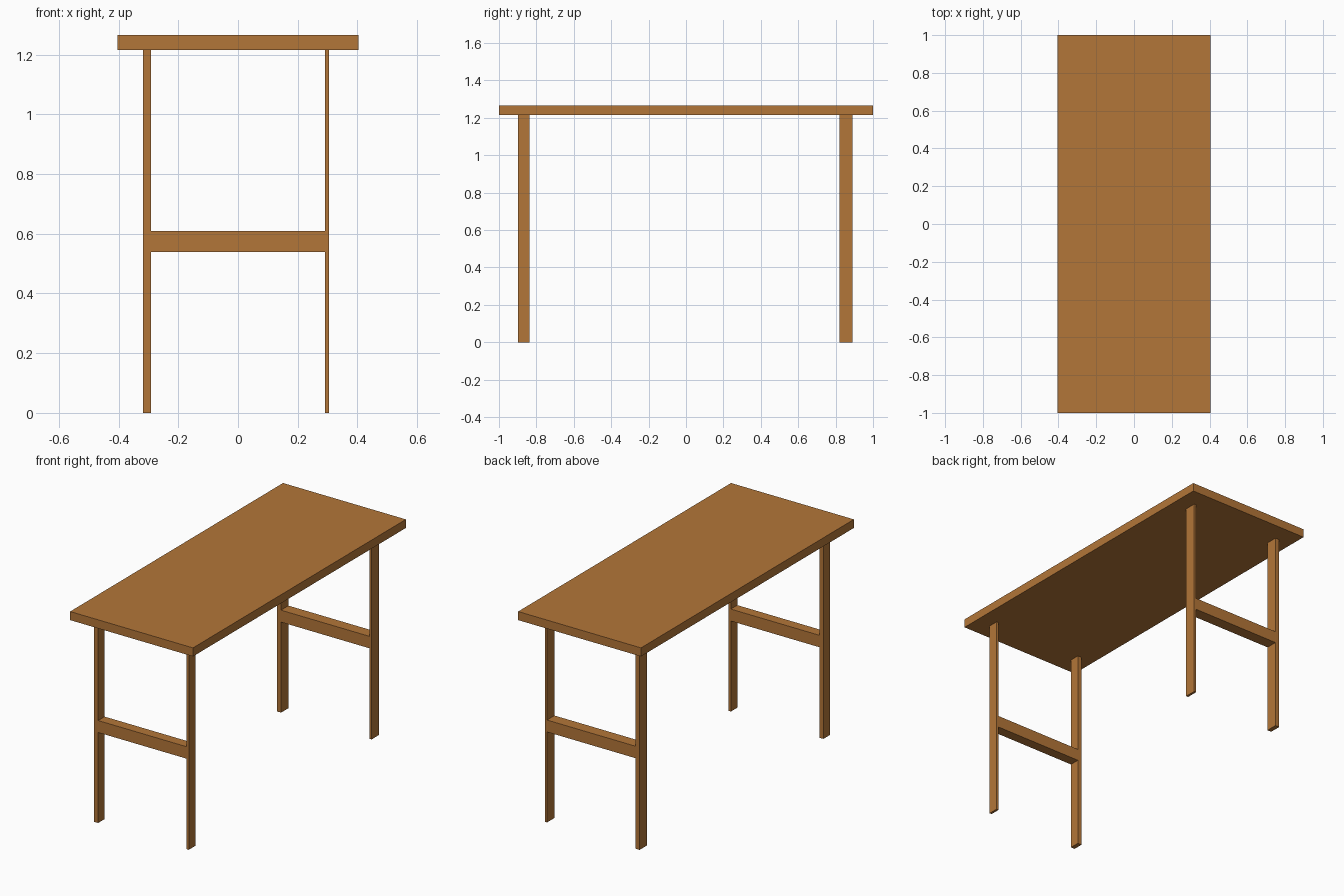
import bpy

if "Cube" in bpy.data.objects:
    bpy.data.objects.remove(bpy.data.objects["Cube"])

wood = bpy.data.materials.new("wood")
wood.diffuse_color = (0.45, 0.18, 0.04, 1)
wood.use_nodes = True
wood.node_tree.nodes["Principled BSDF"].inputs["Base Color"].default_value = wood.diffuse_color


def box(name, x, y, z):
    """Axis-aligned box from (min, max) ranges."""
    bpy.ops.mesh.primitive_cube_add(
        size=1, location=[(a + b) / 2 for a, b in (x, y, z)])
    ob = bpy.context.object
    ob.name = name
    ob.scale = [b - a for a, b in (x, y, z)]
    bpy.ops.object.transform_apply(location=False, rotation=False, scale=True)
    ob.data.materials.append(wood)
    return ob


TOP_UNDERSIDE = 1.215
LEFT = (-0.318, -0.291)
RIGHT = (0.291, 0.305)

# Table top
box("table_top", (-0.404, 0.404), (-1, 1), (TOP_UNDERSIDE, 1.266))

# Two trestle ends: a pair of legs joined by a flush cross rail
for end, y in (("front", (-0.898, -0.837)), ("back", (0.82, 0.89))):
    box(end + "_left_leg", LEFT, y, (0, TOP_UNDERSIDE))
    box(end + "_right_leg", RIGHT, y, (0, TOP_UNDERSIDE))
    box(end + "_cross_rail", (LEFT[1], RIGHT[0]), y, (0.538, 0.609))
